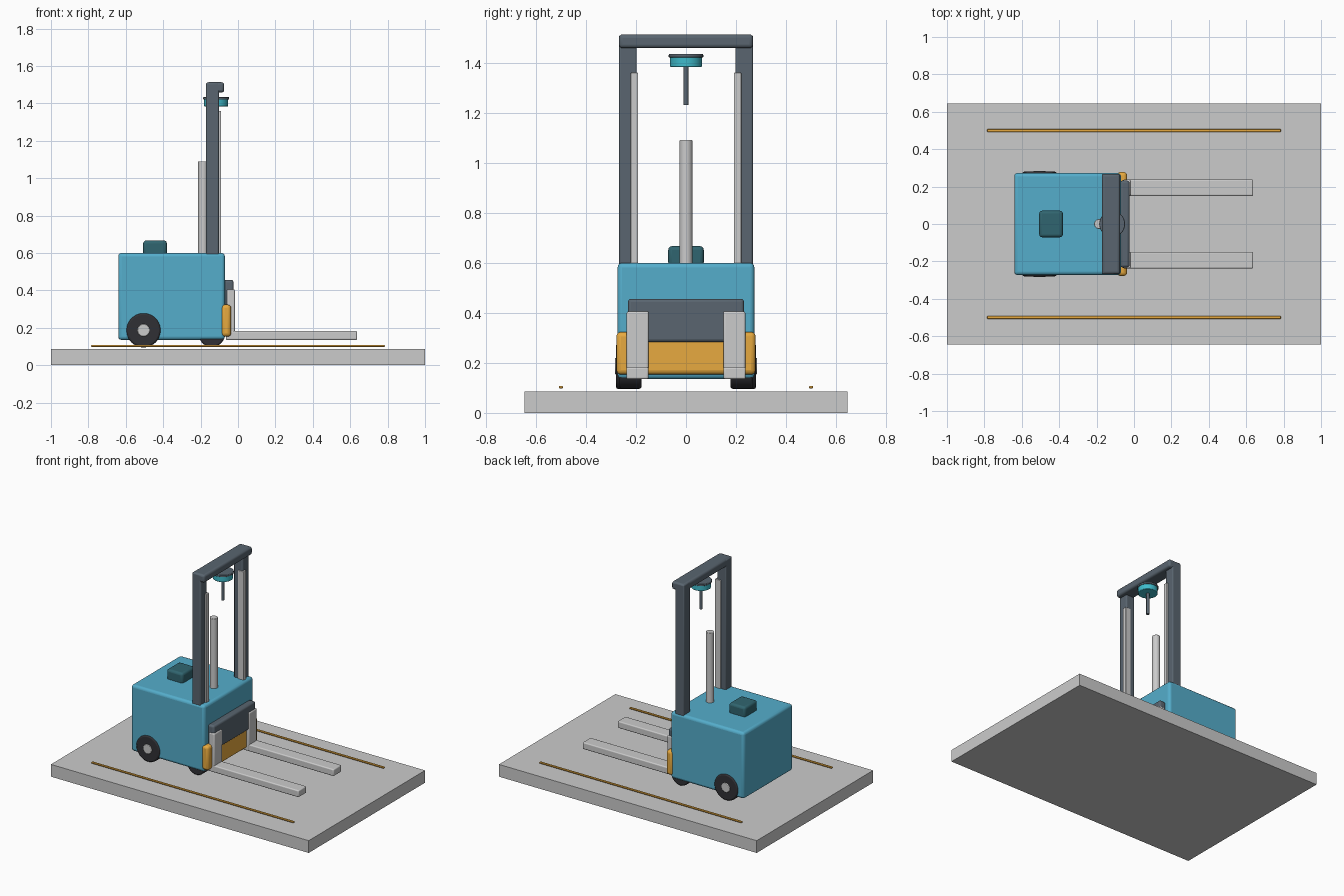
import bpy
import math
from mathutils import Vector

if "Cube" in bpy.data.objects:
    bpy.data.objects.remove(bpy.data.objects["Cube"])


def material(name, rgb):
    m = bpy.data.materials.new(name)
    m.diffuse_color = (*rgb, 1)
    m.use_nodes = True
    m.node_tree.nodes["Principled BSDF"].inputs["Base Color"].default_value = m.diffuse_color
    return m


BLUE = material("blue_paint", (0.09, 0.42, 0.60))
TEAL = material("dark_teal", (0.03, 0.13, 0.16))
CYAN = material("sensor_cyan", (0.05, 0.50, 0.60))
DARK = material("dark_steel", (0.10, 0.13, 0.16))
AMBER = material("amber", (0.80, 0.40, 0.05))
RUBBER = material("rubber", (0.03, 0.03, 0.035))


def finish(ob, name, mat, bevel, segments=3):
    ob.name = name
    if mat:
        ob.data.materials.append(mat)
    if bevel:
        mod = ob.modifiers.new("bevel", 'BEVEL')
        mod.width = bevel
        mod.segments = segments
        mod.limit_method = 'ANGLE'
        mod.angle_limit = math.radians(40)
    bpy.ops.object.shade_smooth_by_angle(angle=math.radians(35))
    return ob


def box(name, x, y, z, mat=None, bevel=0.0):
    """Box from (min, max) ranges on each axis."""
    lo, hi = Vector((x[0], y[0], z[0])), Vector((x[1], y[1], z[1]))
    bpy.ops.mesh.primitive_cube_add(size=1, location=(lo + hi) / 2)
    ob = bpy.context.object
    ob.scale = hi - lo
    bpy.ops.object.transform_apply(location=False, rotation=False, scale=True)
    return finish(ob, name, mat, bevel)


def cylinder(name, center, r, depth, mat=None, axis='Z', bevel=0.0):
    rot = (math.pi / 2, 0, 0) if axis == 'Y' else (0, 0, 0)
    bpy.ops.mesh.primitive_cylinder_add(vertices=40, radius=r, depth=depth,
                                        location=center, rotation=rot)
    return finish(bpy.context.object, name, mat, bevel, 2)


def span(side, a, b):
    return tuple(sorted((side * a, side * b)))


# Floor slab
box("floor_slab", (-1, 1), (-0.645, 0.645), (0, 0.086))

# Truck body with top control pod
box("body", (-0.64, -0.07), (-0.273, 0.273), (0.135, 0.60), BLUE, 0.018)
box("control_pod", (-0.507, -0.38), (-0.071, 0.071), (0.585, 0.667), TEAL, 0.016)

# Bumper and fork carriage
box("bumper", (-0.09, -0.037), (-0.278, 0.278), (0.153, 0.324), AMBER, 0.018)
box("fork_carriage", (-0.075, -0.024), (-0.232, 0.232), (0.283, 0.456), DARK, 0.013)

# Mast crossbeam, lift cylinder
box("mast_crossbeam", (-0.171, -0.074), (-0.268, 0.268), (1.458, 1.513), DARK, 0.014)
cylinder("lift_cylinder", (-0.187, 0, 0.83), 0.026, 0.52, bevel=0.003)

# Sensor puck with hanging rod
cylinder("sensor_ring", (-0.117, 0, 1.403), 0.064, 0.04, CYAN, bevel=0.003)
cylinder("sensor_cap", (-0.117, 0, 1.427), 0.069, 0.014, DARK, bevel=0.003)
cylinder("sensor_rod", (-0.117, 0, 1.31), 0.0105, 0.16, DARK)

# Mirrored parts
for side, tag in ((-1, "near"), (1, "far")):
    box(f"floor_line_{tag}", (-0.785, 0.785), span(side, 0.492, 0.508),
        (0.098, 0.108), AMBER, 0.004)
    box(f"mast_column_{tag}", (-0.171, -0.102), span(side, 0.197, 0.268),
        (0.56, 1.51), DARK, 0.008)
    box(f"mast_rail_{tag}", (-0.135, -0.09), span(side, 0.191, 0.221),
        (0.56, 1.36), None, 0.004)
    box(f"fork_upright_{tag}", (-0.06, -0.017), span(side, 0.149, 0.237),
        (0.135, 0.406), None, 0.008)
    box(f"fork_tine_{tag}", (-0.065, 0.637), span(side, 0.15, 0.238),
        (0.135, 0.183), None, 0.007)
    cylinder(f"rear_tyre_{tag}", (-0.505, side * 0.23, 0.187), 0.092, 0.10,
             RUBBER, 'Y', 0.01)
    cylinder(f"rear_hub_{tag}", (-0.505, side * 0.23, 0.187), 0.033, 0.108,
             None, 'Y', 0.003)
    cylinder(f"front_tyre_{tag}", (-0.14, side * 0.222, 0.167), 0.07, 0.09,
             RUBBER, 'Y', 0.008)
